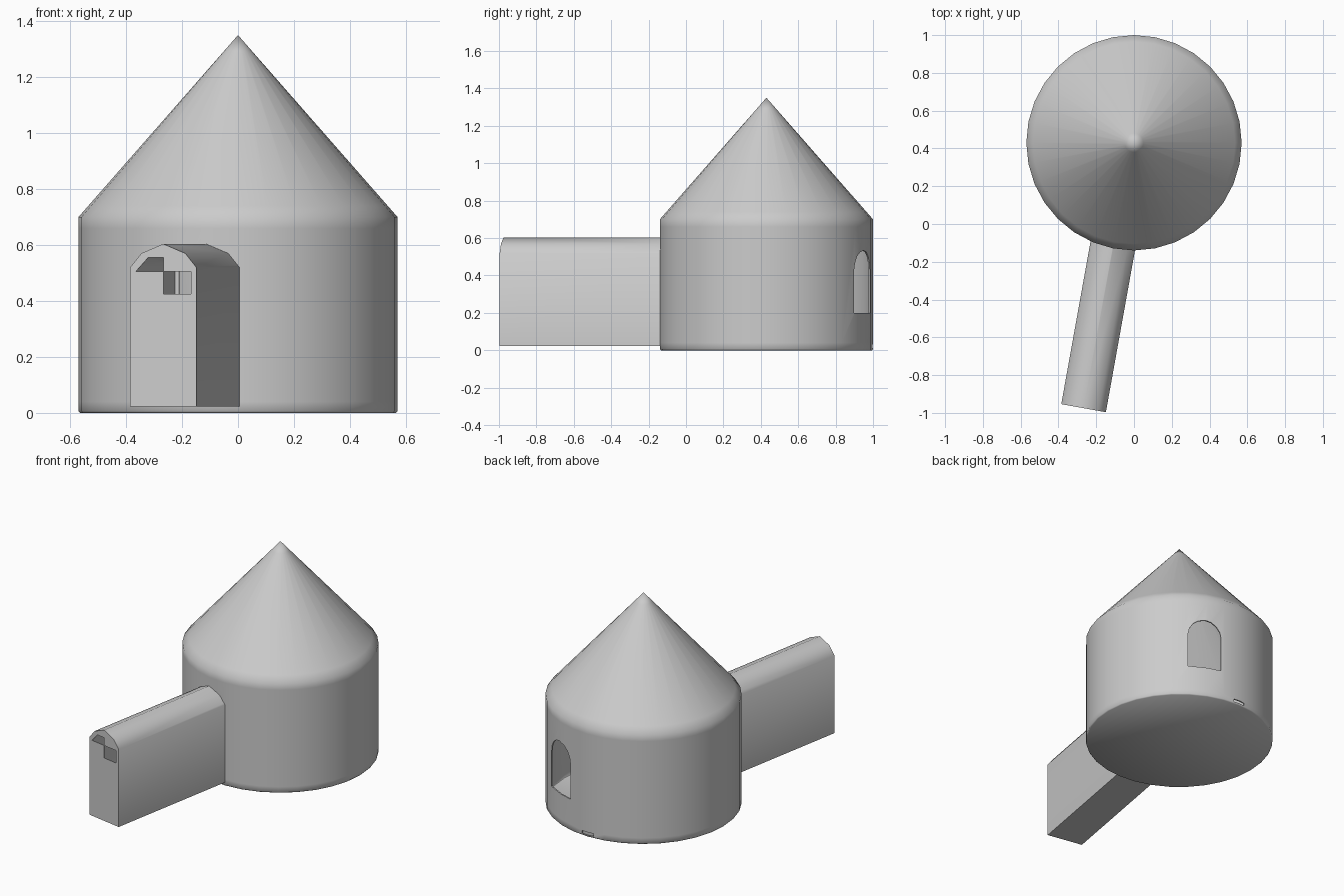
import bpy, bmesh, math
from mathutils import Matrix

if "Cube" in bpy.data.objects:
    bpy.data.objects.remove(bpy.data.objects["Cube"])

CENTER = (0, 0.43, 0)
R = 0.57
ENTRY = (-0.267, -0.975, 0)
TURN = -10.2


def make_object(name, bm, loc, turn=0):
    bmesh.ops.recalc_face_normals(bm, faces=bm.faces[:])
    me = bpy.data.meshes.new(name)
    bm.to_mesh(me)
    bm.free()
    ob = bpy.data.objects.new(name, me)
    bpy.context.collection.objects.link(ob)
    ob.matrix_world = Matrix.Translation(loc) @ Matrix.Rotation(math.radians(turn), 4, 'Z')
    return ob


def prism(name, outline, y0, y1, loc, turn=0):
    bm = bmesh.new()
    face = bm.faces.new([bm.verts.new((x, y0, z)) for x, z in outline])
    ext = bmesh.ops.extrude_face_region(bm, geom=[face], use_keep_orig=True)
    moved = [v for v in ext['geom'] if isinstance(v, bmesh.types.BMVert)]
    bmesh.ops.translate(bm, verts=moved, vec=(0, y1 - y0, 0))
    return make_object(name, bm, loc, turn)


def lathe(name, outline, loc, sides=32):
    bm = bmesh.new()
    vs = [bm.verts.new((r, 0, z)) for r, z in outline]
    es = [bm.edges.new(p) for p in zip(vs, vs[1:])]
    bmesh.ops.spin(bm, geom=vs + es, cent=(0, 0, 0), axis=(0, 0, 1),
                   angle=math.tau, steps=sides, use_duplicate=False)
    bmesh.ops.remove_doubles(bm, verts=bm.verts[:], dist=1e-4)
    return make_object(name, bm, loc)


def finish(ob, cutters, angle):
    bpy.context.view_layer.update()
    bpy.ops.object.select_all(action='DESELECT')
    bpy.context.view_layer.objects.active = ob
    ob.select_set(True)
    m = ob.modifiers.new('thin_wall', 'SOLIDIFY')
    m.thickness, m.offset = 0.008, -1
    bpy.ops.object.modifier_apply(modifier=m.name)
    for c in cutters:
        c.hide_render = True
        m = ob.modifiers.new('cut', 'BOOLEAN')
        m.operation, m.solver, m.object = 'DIFFERENCE', 'EXACT', c
        bpy.ops.object.modifier_apply(modifier=m.name)
        bpy.data.objects.remove(c)
    bpy.ops.object.shade_smooth_by_angle(angle=math.radians(angle))


# Round tower with conical roof, one hollow shell
tower = lathe('tower', [(0, 0), (R - 0.006, 0), (R, 0.006), (R, 0.04), (R, 0.66),
                        (R, 0.70), (R - 0.035, 0.74), (0.05, 1.293), (0, 1.35)], CENTER)

# Arched window at the back, low drain slot, and doorway into the tunnel
arch = [(0.105 * math.cos(math.pi * i / 8), 0.425 + 0.108 * math.sin(math.pi * i / 8))
        for i in range(9)]
window = prism('window_cutter', [(-0.105, 0.2), (0.105, 0.2)] + arch, 0.3, 0.8, CENTER, -24)
slot = prism('slot_cutter', [(-0.04, 0.012), (0.04, 0.012), (0.04, 0.03), (-0.04, 0.03)],
             0.5, 0.7, CENTER)
door = prism('door_cutter', [(-0.1, 0.04), (0.1, 0.04), (0.1, 0.51), (0.06, 0.56),
                             (-0.06, 0.56), (-0.1, 0.51)], 0.7, 1.15, ENTRY, TURN)
finish(tower, [window, slot, door], 60)

# Entrance tunnel with a shallow arched top
tunnel = prism('entrance_tunnel', [(-0.12, 0.022), (0.12, 0.022), (0.12, 0.52), (0.08, 0.57),
                                   (0, 0.604), (-0.08, 0.57), (-0.12, 0.52)],
               0, 1.1, ENTRY, TURN)

# Two small open panes in the tunnel's front, and the tower outline that trims its end
upper = prism('upper_pane_cutter', [(-0.1, 0.505), (0, 0.505), (0, 0.555), (-0.055, 0.555)],
              -0.1, 0.1, ENTRY, TURN)
lower = prism('lower_pane_cutter', [(0, 0.425), (0.1, 0.425), (0.1, 0.505), (0, 0.505)],
              -0.1, 0.1, ENTRY, TURN)
trim = lathe('trim_cutter', [(0, -0.2), (R - 0.009, -0.2), (R - 0.009, 0.9), (0, 0.9)], CENTER)
finish(tunnel, [upper, lower, trim], 55)
